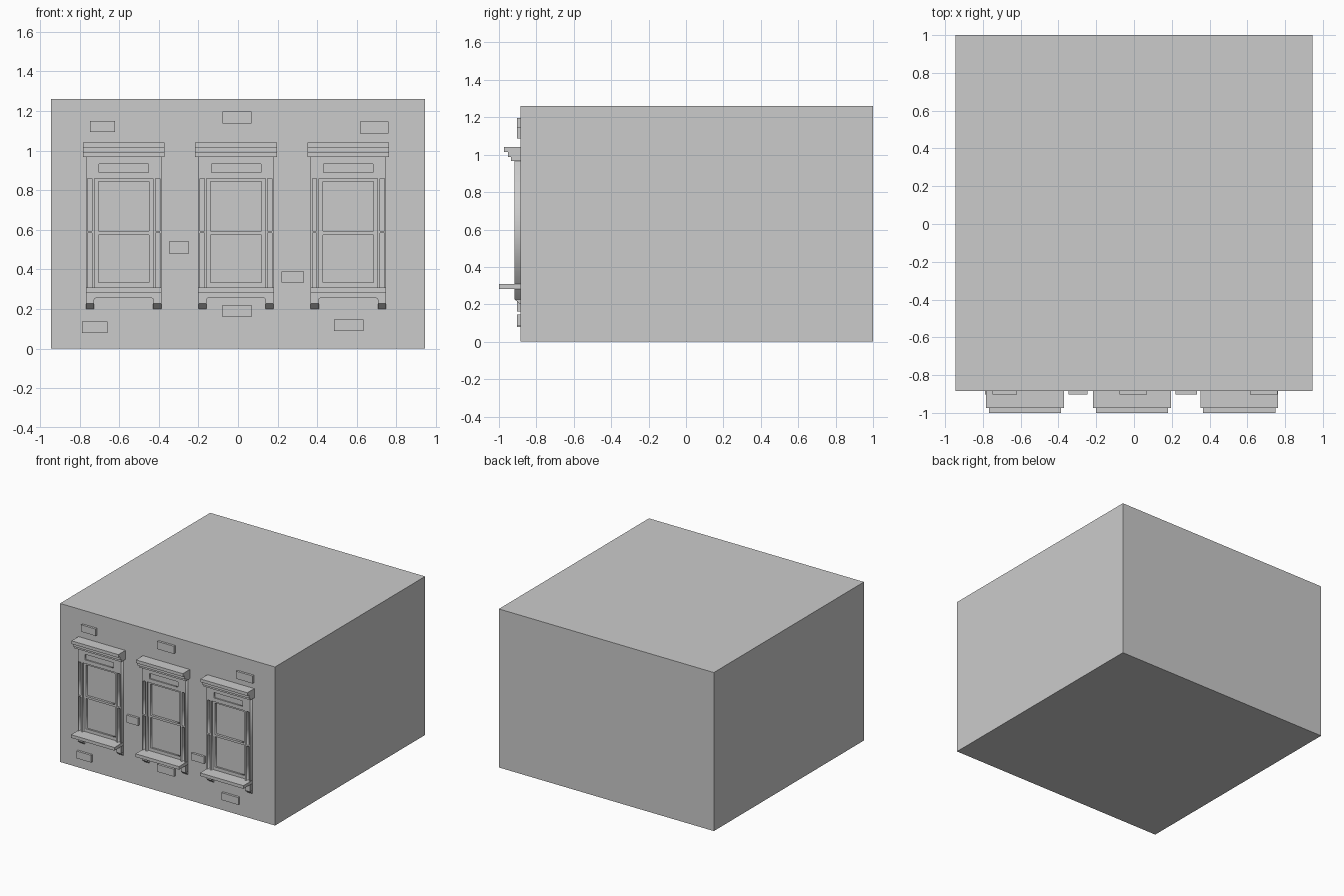
import bpy, bmesh

if "Cube" in bpy.data.objects:
    bpy.data.objects.remove(bpy.data.objects["Cube"])

WALL_Y = -0.885
FRAME_Y = -0.917


def finish(bm, name):
    bmesh.ops.recalc_face_normals(bm, faces=bm.faces)
    me = bpy.data.meshes.new(name)
    bm.to_mesh(me)
    bm.free()
    ob = bpy.data.objects.new(name, me)
    bpy.context.collection.objects.link(ob)
    return ob


def box(name, x0, x1, y0, y1, z0, z1):
    bm = bmesh.new()
    bmesh.ops.create_cube(bm, size=1)
    for v in bm.verts:
        v.co = (x0 if v.co.x < 0 else x1, y0 if v.co.y < 0 else y1, z0 if v.co.z < 0 else z1)
    return finish(bm, name)


def prism_x(name, profile, x0, x1):
    """Extrude a (y, z) profile along x."""
    bm = bmesh.new()
    face = bm.faces.new([bm.verts.new((x0, y, z)) for y, z in profile])
    ext = bmesh.ops.extrude_face_region(bm, geom=[face])
    bmesh.ops.translate(bm, vec=(x1 - x0, 0, 0),
                        verts=[g for g in ext["geom"] if isinstance(g, bmesh.types.BMVert)])
    return finish(bm, name)


def rect(x0, x1, z0, z1):
    return [(x0, z0), (x1, z0), (x1, z1), (x0, z1)]


def plate(name, loops, cx, y0, y1):
    """Flat plate in the xz plane; loops after the first are holes."""
    cu = bpy.data.curves.new(name, 'CURVE')
    cu.dimensions = '2D'
    cu.fill_mode = 'BOTH'
    cu.extrude = (y1 - y0) / 2
    for loop in loops:
        s = cu.splines.new('POLY')
        s.points.add(len(loop) - 1)
        for p, (x, z) in zip(s.points, loop):
            p.co = (x, z, 0, 1)
        s.use_cyclic_u = True
    ob = bpy.data.objects.new(name, cu)
    bpy.context.collection.objects.link(ob)
    ob.rotation_euler.x = 1.5707963
    ob.location = (cx, (y0 + y1) / 2, 0)
    bpy.ops.object.select_all(action='DESELECT')
    ob.select_set(True)
    bpy.context.view_layer.objects.active = ob
    bpy.ops.object.convert(target='MESH')
    return bpy.context.view_layer.objects.active


def window(cx, tag):
    # surround with notched apron, opening, side slots and lintel panel
    half = [(0.0, 0.255), (0.142, 0.255), (0.147, 0.253), (0.149, 0.247), (0.149, 0.227),
            (0.19, 0.227), (0.19, 0.97)]
    outline = half + [(-x, z) for x, z in reversed(half[1:])]
    holes = [rect(-0.148, 0.148, 0.306, 0.859), rect(-0.125, 0.125, 0.889, 0.932)]
    for a, b in ((-0.182, -0.16), (0.16, 0.182)):
        holes += [rect(a, b, 0.306, 0.583), rect(a, b, 0.595, 0.859)]
    plate(tag + "_window_frame", [outline] + holes, cx, FRAME_Y, WALL_Y)
    box(tag + "_lintel_panel", cx - 0.125, cx + 0.125, -0.907, WALL_Y, 0.889, 0.932)

    # upper and lower sashes
    plate(tag + "_upper_sash", [rect(-0.148, 0.148, 0.578, 0.859),
                                rect(-0.128, 0.128, 0.594, 0.843)], cx, -0.904, WALL_Y)
    plate(tag + "_lower_sash", [rect(-0.148, 0.148, 0.306, 0.578),
                                rect(-0.128, 0.128, 0.333, 0.574)], cx, -0.899, WALL_Y)

    # sill
    box(tag + "_sill", cx - 0.191, cx + 0.191, -1.0, WALL_Y, 0.283, 0.308)

    # stepped cornice
    prism_x(tag + "_cornice", [(WALL_Y, 1.04), (-0.973, 1.04), (-0.973, 1.015), (-0.952, 1.015),
                               (-0.952, 0.987), (-0.936, 0.987), (-0.936, 0.967), (WALL_Y, 0.967)],
            cx - 0.206, cx + 0.206)

    # sloped feet under the jambs
    for side, a, b in (("left", -0.19, -0.149), ("right", 0.149, 0.19)):
        prism_x(f"{tag}_{side}_foot", [(FRAME_Y, 0.227), (WALL_Y, 0.227), (WALL_Y, 0.2)],
                cx + a, cx + b)


# building block
box("wall_block", -0.945, 0.945, WALL_Y, 1.0, 0.0, 1.26)

# three windows
for i, tag in enumerate(("left", "middle", "right")):
    window(-0.577 + 0.567 * i, tag)

# scattered raised bricks: x0, x1, z0, z1
bricks = [(-0.748, -0.62, 1.095, 1.15), (-0.078, 0.068, 1.136, 1.197), (0.615, 0.761, 1.086, 1.146),
          (-0.348, -0.247, 0.48, 0.54), (0.22, 0.333, 0.333, 0.389), (-0.788, -0.66, 0.078, 0.136),
          (-0.078, 0.068, 0.161, 0.22), (0.486, 0.635, 0.088, 0.146)]
for i, (x0, x1, z0, z1) in enumerate(bricks):
    box(f"brick_{i + 1}", x0, x1, -0.903, WALL_Y, z0, z1)
